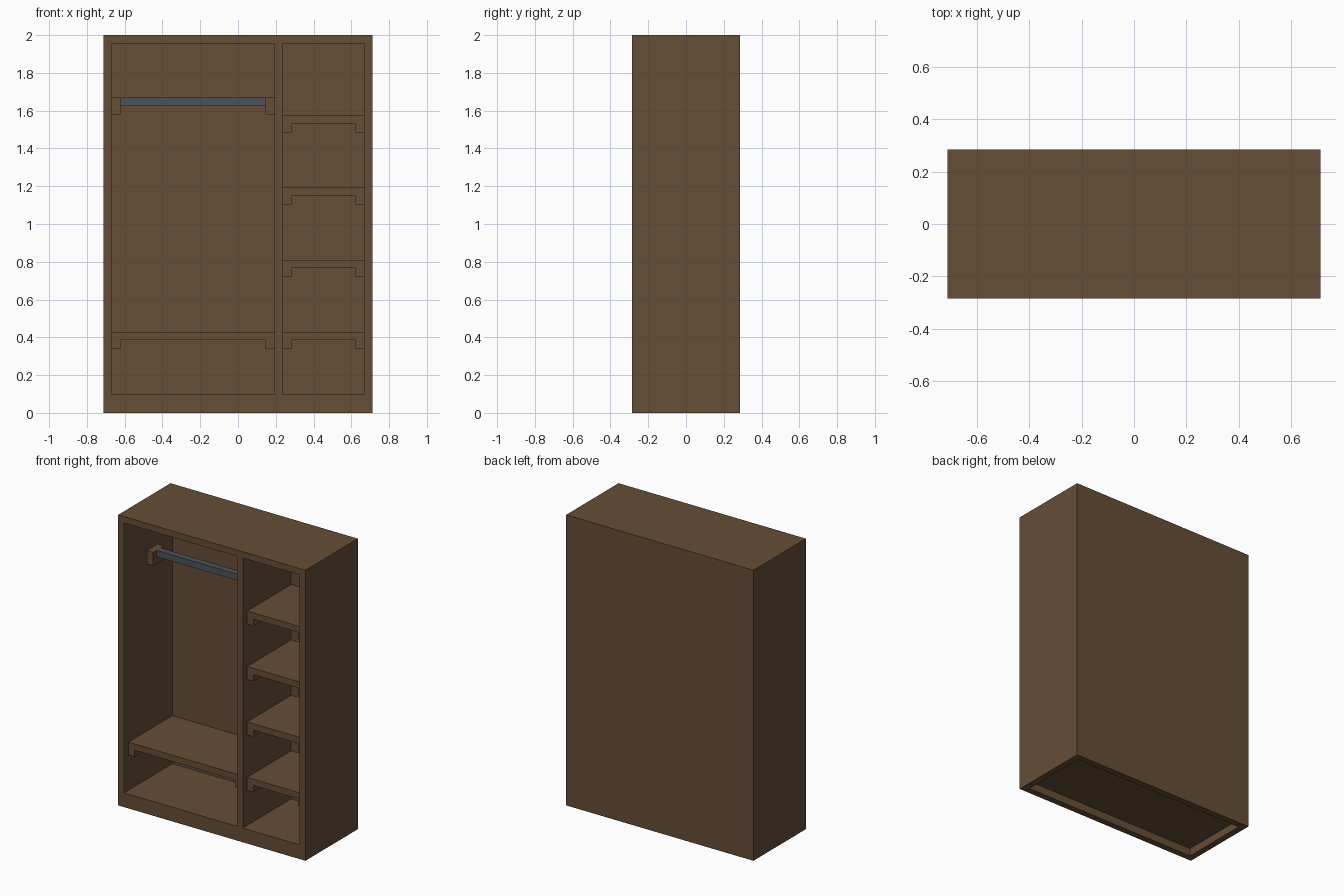
import bpy, bmesh

if "Cube" in bpy.data.objects:
    bpy.data.objects.remove(bpy.data.objects["Cube"])

T = 0.044                      # board thickness
W, D, H = 0.713, 0.285, 2.0    # half width, half depth, height
FLOOR = 0.098                  # top of the bottom board
L0, L1 = -W + T, 0.193         # left bay
R0, R1 = 0.236, W - T          # right bay


def material(name, rgb):
    m = bpy.data.materials.new(name)
    m.diffuse_color = (*rgb, 1)
    m.use_nodes = True
    m.node_tree.nodes["Principled BSDF"].inputs["Base Color"].default_value = m.diffuse_color
    return m


wood = material("brown_wood", (0.13, 0.075, 0.037))
metal = material("grey_metal", (0.075, 0.085, 0.1))


def extrude_profile(name, profile, y0, y1, mat):
    """Extrude an (x, z) outline along y."""
    bm = bmesh.new()
    face = bm.faces.new([bm.verts.new((x, y0, z)) for x, z in profile])
    ext = bmesh.ops.extrude_face_region(bm, geom=[face])
    verts = [g for g in ext["geom"] if isinstance(g, bmesh.types.BMVert)]
    bmesh.ops.translate(bm, verts=verts, vec=(0, y1 - y0, 0))
    bmesh.ops.recalc_face_normals(bm, faces=bm.faces)
    mesh = bpy.data.meshes.new(name)
    bm.to_mesh(mesh)
    bm.free()
    mesh.materials.append(mat)
    ob = bpy.data.objects.new(name, mesh)
    bpy.context.collection.objects.link(ob)
    return ob


def box(name, x0, x1, y0, y1, z0, z1, mat=wood):
    return extrude_profile(name, [(x0, z0), (x1, z0), (x1, z1), (x0, z1)], y0, y1, mat)


def carve(target, cutter):
    mod = target.modifiers.new("carve", 'BOOLEAN')
    mod.operation, mod.solver, mod.object = 'DIFFERENCE', 'EXACT', cutter
    bpy.context.view_layer.objects.active = target
    bpy.ops.object.modifier_apply(modifier=mod.name)
    bpy.data.objects.remove(cutter)


def shelf(name, x0, x1, top):
    """Board with a support rail under each end."""
    low, mid = top - 0.09, top - T
    a, b = x0 + 0.048, x1 - 0.048
    extrude_profile(name, [(x0, top), (x0, low), (a, low), (a, mid),
                           (b, mid), (b, low), (x1, low), (x1, top)],
                    -D + 0.048, D - T, wood)


# Carcass: solid block with two open bays and a hollow plinth
carcass = box("carcass", -W, W, -D, D, 0, H)
carve(carcass, box("left_bay_cutter", L0, L1, -D - 0.1, D - T, FLOOR, H - T))
carve(carcass, box("right_bay_cutter", R0, R1, -D - 0.1, D - T, FLOOR, H - T))
carve(carcass, box("plinth_cutter", -W + T, W - T, -D + T, D - T, -0.1, FLOOR - T))

# Shelves
shelf("wide_shelf", L0, L1, 0.429)
for i in range(4):
    shelf(f"narrow_shelf_{i + 1}", R0, R1, 0.429 + 0.3815 * i)

# Hanging rail and its end blocks
ROD_TOP = 1.671
box("rail_block_left", L0, L0 + 0.048, -0.036, 0.082, ROD_TOP - 0.092, ROD_TOP)
box("rail_block_right", L1 - 0.048, L1, -0.036, 0.082, ROD_TOP - 0.092, ROD_TOP)
box("hanging_rail", L0 + 0.048, L1 - 0.048, 0.001, 0.046, ROD_TOP - T, ROD_TOP, metal)
